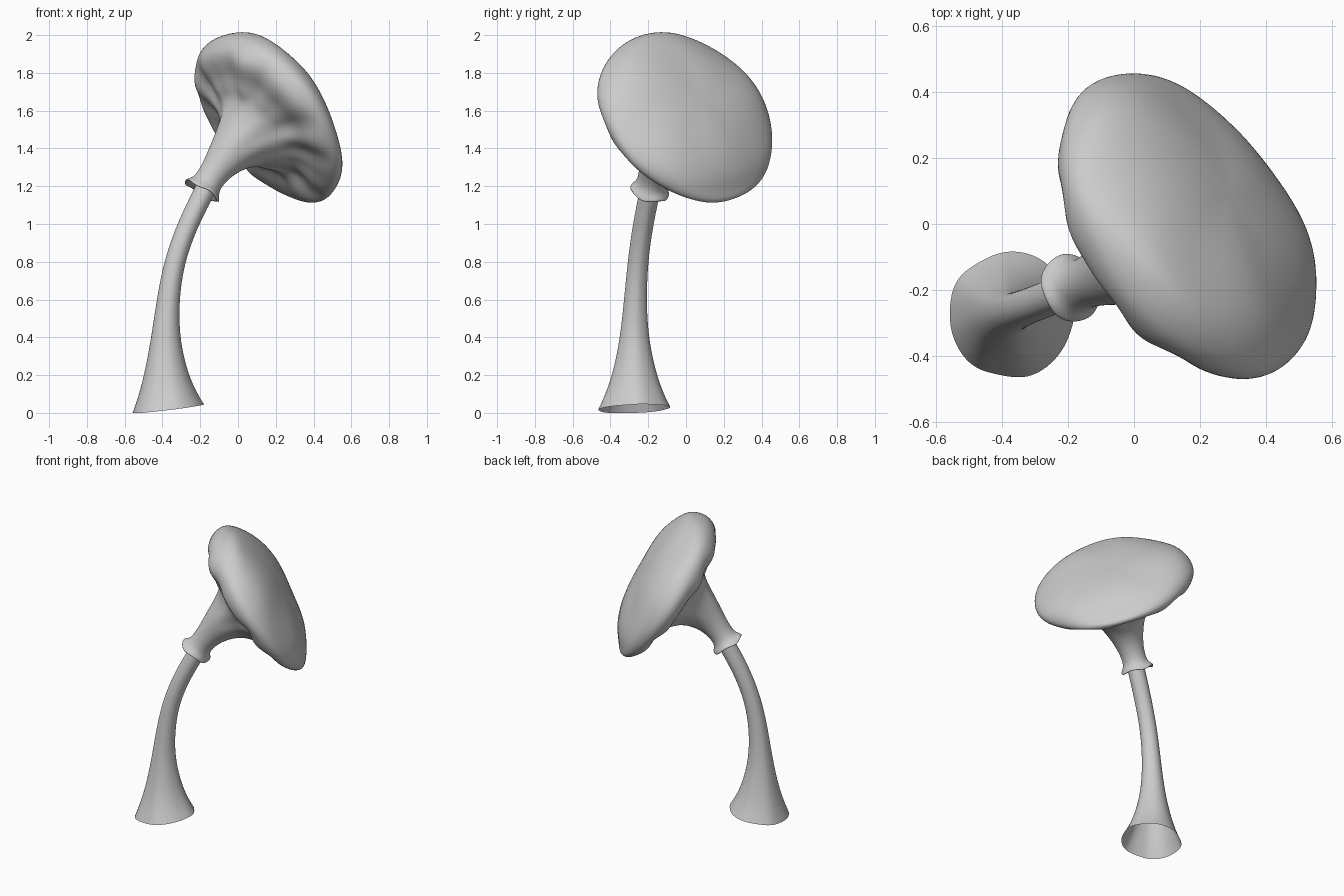
import bpy
import bmesh
from math import sin, cos, tau
from mathutils import Vector

if "Cube" in bpy.data.objects:
    bpy.data.objects.remove(bpy.data.objects["Cube"])


def skin(name, rings, seg, wobble, cap_start=False):
    """Join rings (centre, axis, radius) into one smooth tube."""
    bm = bmesh.new()
    loops = []
    for i, (c, n, r) in enumerate(rings):
        c, n = Vector(c), Vector(n).normalized()
        u = Vector((0, 1, 0)).cross(n).normalized()
        v = n.cross(u)
        loop = []
        for k in range(seg):
            a = tau * k / seg
            d = u * cos(a) + v * sin(a)
            scale, lift = wobble(i, a, d)
            loop.append(bm.verts.new(c + d * r * scale + n * lift))
        loops.append(loop)
    for a, b in zip(loops, loops[1:]):
        for k in range(seg):
            m = (k + 1) % seg
            bm.faces.new((a[k], a[m], b[m], b[k]))
    if cap_start:
        pole = bm.verts.new(sum((v.co for v in loops[0]), Vector()) / seg)
        for k in range(seg):
            bm.faces.new((pole, loops[0][(k + 1) % seg], loops[0][k]))
    bmesh.ops.recalc_face_normals(bm, faces=bm.faces)
    mesh = bpy.data.meshes.new(name)
    bm.to_mesh(mesh)
    bm.free()
    mesh.shade_smooth()
    obj = bpy.data.objects.new(name, mesh)
    bpy.context.collection.objects.link(obj)
    sub = obj.modifiers.new("smooth", 'SUBSURF')
    sub.levels = sub.render_levels = 2
    return obj


# Curved stem with a flared, hollow, slightly tilted foot
stem_rings = [
    ((-.372, -.275, .022), (-.12, -.04, 1), .192),
    ((-.376, -.274, .09), (-.09, -.02, 1), .159),
    ((-.382, -.273, .2), (-.05, 0, 1), .118),
    ((-.385, -.274, .38), (.02, .01, 1), .078),
    ((-.374, -.270, .58), (.1, .04, 1), .060),
    ((-.340, -.256, .8), (.2, .08, 1), .054),
    ((-.266, -.228, 1.0), (.4, .16, .95), .054),
    ((-.190, -.196, 1.15), (.5, .22, .85), .055),
    ((-.150, -.18, 1.23), (.52, .25, .82), .055),
]


def stem_wobble(i, a, d):
    amp = .022 if i < 2 else .012
    return 1 + amp * sin(5 * a + 1) + .5 * amp * sin(8 * a), 0


skin("stem", stem_rings, 24, stem_wobble)

# Tilted cap: dome, rolled rim, underside, trumpet neck and collar in one skin
centre = Vector((.207, .025, 1.588))
axis = Vector((.70, .475, .523)).normalized()
uphill = (Vector((0, 0, 1)) - axis * axis.z).normalized()
profile = [  # radius, height along the cap axis
    (.06, .122), (.19, .117), (.32, .094), (.425, .056), (.49, .01),
    (.521, -.04), (.515, -.085), (.475, -.125), (.41, -.143), (.34, -.145),
    (.275, -.168), (.22, -.208),
]
cap_rings = [(centre + axis * h, axis, r) for r, h in profile]
cap_rings += [
    ((.025, -.095, 1.44), (.67, .44, .6), .165),
    ((-.033, -.132, 1.39), (.64, .4, .65), .124),
    ((-.096, -.161, 1.315), (.6, .34, .72), .088),
    ((-.149, -.18, 1.238), (.53, .25, .81), .073),
    ((-.173, -.188, 1.2), (.52, .22, .83), .082),
    ((-.187, -.192, 1.18), (.52, .2, .83), .106),
    ((-.194, -.194, 1.168), (.52, .2, .83), .105),
    ((-.189, -.193, 1.176), (.52, .2, .83), .085),
    ((-.173, -.188, 1.2), (.52, .2, .83), .055),
]


def cap_wobble(i, a, d):
    up = d.dot(uphill)
    if i < 5:                                   # gently dented dome
        r = profile[i][0]
        return 1, r * r * .05 * sin(3 * a + .6 * i) + r * r * .03 * sin(5 * a - i) + .04 * r * up
    if i < 7:                                   # irregular rim
        return 1 + .008 * sin(3 * a + .5) + .006 * sin(7 * a), -.012 * up * (i - 5)
    if i < 11:                                  # radial folds, deeper curl uphill
        fold = .010 * sin(9 * a + 1) + .007 * sin(14 * a)
        return 1 + .012 * sin(7 * a), fold - .035 * up
    if i < 13:
        return 1 + .02 * sin(9 * a + 4), 0
    return 1, .006 * sin(4 * a) if i >= 17 and i < 20 else 0


skin("cap_with_neck_and_collar", cap_rings, 48, cap_wobble, cap_start=True)
